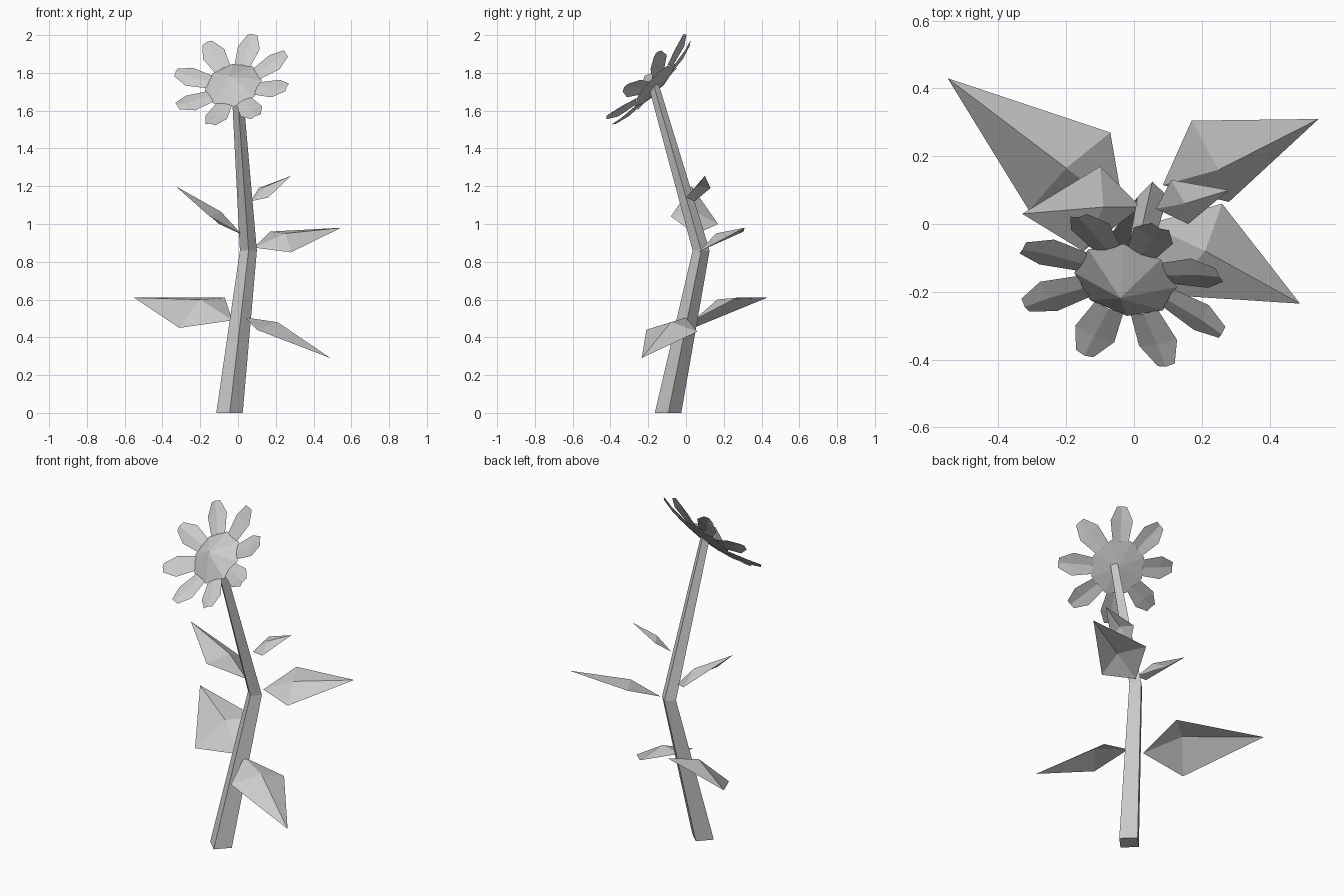
import bpy
from math import sin, cos, pi
from mathutils import Vector

if "Cube" in bpy.data.objects:
    bpy.data.objects.remove(bpy.data.objects["Cube"])


def make(name, verts, faces):
    me = bpy.data.meshes.new(name)
    me.from_pydata([tuple(v) for v in verts], [], faces)
    me.update()
    ob = bpy.data.objects.new(name, me)
    bpy.context.collection.objects.link(ob)
    return ob


# Stem: tapered four-sided tube with one bend (x, y, z, radius)
path = [(-0.045, -0.095, 0, 0.07), (0.055, 0.08, 0.86, 0.045), (-0.008, -0.18, 1.765, 0.028)]
verts, faces = [], []
for x, y, z, r in path:
    for k in range(4):
        a = k * pi / 2 + 0.02
        verts.append((x + r * cos(a), y + r * sin(a), z))
for s in range(2):
    for k in range(4):
        j = (k + 1) % 4
        faces.append((4 * s + k, 4 * s + j, 4 * s + 4 + j, 4 * s + 4 + k))
faces += [(3, 2, 1, 0), (8, 9, 10, 11)]
make("stem", verts, faces)


# Leaves: folded diamonds given by base, left, right, ridge and tip
def leaf(name, *pts):
    make(name, pts, [(0, 3, 1), (0, 2, 3), (1, 3, 4), (3, 2, 4)])


leaf("lower_left_leaf", (-0.03, 0.04, 0.49), (-0.07, 0.27, 0.61), (-0.31, 0.04, 0.45),
     (-0.2, 0.165, 0.6), (-0.55, 0.43, 0.61))
leaf("lower_right_leaf", (0.04, 0.0, 0.505), (0.26, 0.06, 0.43), (0.1, -0.21, 0.44),
     (0.21, -0.08, 0.48), (0.49, -0.235, 0.29))
leaf("middle_right_leaf", (0.085, 0.115, 0.875), (0.17, 0.305, 0.96), (0.28, 0.065, 0.85),
     (0.25, 0.16, 0.95), (0.545, 0.31, 0.98))
leaf("upper_left_leaf", (0.02, 0.05, 0.945), (-0.1, 0.17, 1.0), (-0.15, -0.08, 1.04),
     (-0.09, 0.05, 1.065), (-0.33, 0.03, 1.2))
leaf("upper_right_leaf", (0.065, 0.045, 1.12), (0.11, 0.13, 1.19), (0.16, 0.0, 1.14),
     (0.15, 0.06, 1.2), (0.28, 0.1, 1.255))

# Flower frame: tilted to face forward and up
U = Vector((0.913, -0.387, -0.124)).normalized()
V = Vector((0.294, 0.604, 0.743))
V = (V - V.dot(U) * U).normalized()
N = U.cross(V)
C = Vector((-0.025, -0.165, 1.735))


def at(r, a, side=0.0, h=0.0):
    return (C + (U * cos(a) + V * sin(a)) * r
            + (V * cos(a) - U * sin(a)) * side + N * h)


# Flower centre: shallow faceted cone on both sides
R = 0.155
verts = [at(R, (k + 0.5) * pi / 4) for k in range(8)] + [C + N * 0.075, C - N * 0.015]
faces = []
for k in range(8):
    j = (k + 1) % 8
    faces += [(k, j, 8), (j, k, 9)]
make("flower_centre", verts, faces)

# Petals: eight blunt sheets creased along the middle and cupped forward
rows = [(0.138, 0.045, 0.0), (0.25, 0.063, 0.02), (0.322, 0.028, 0.042)]
for p in range(8):
    a = p * pi / 4
    verts, faces = [], []
    for r, w, h in rows:
        verts += [at(r, a, -w, h), at(r, a, 0, h + 0.008), at(r, a, w, h)]
    for s in (0, 3):
        for k in (0, 1):
            faces.append((s + k, s + 3 + k, s + 4 + k, s + k + 1))
    make(f"petal_{p + 1}", verts, faces)
